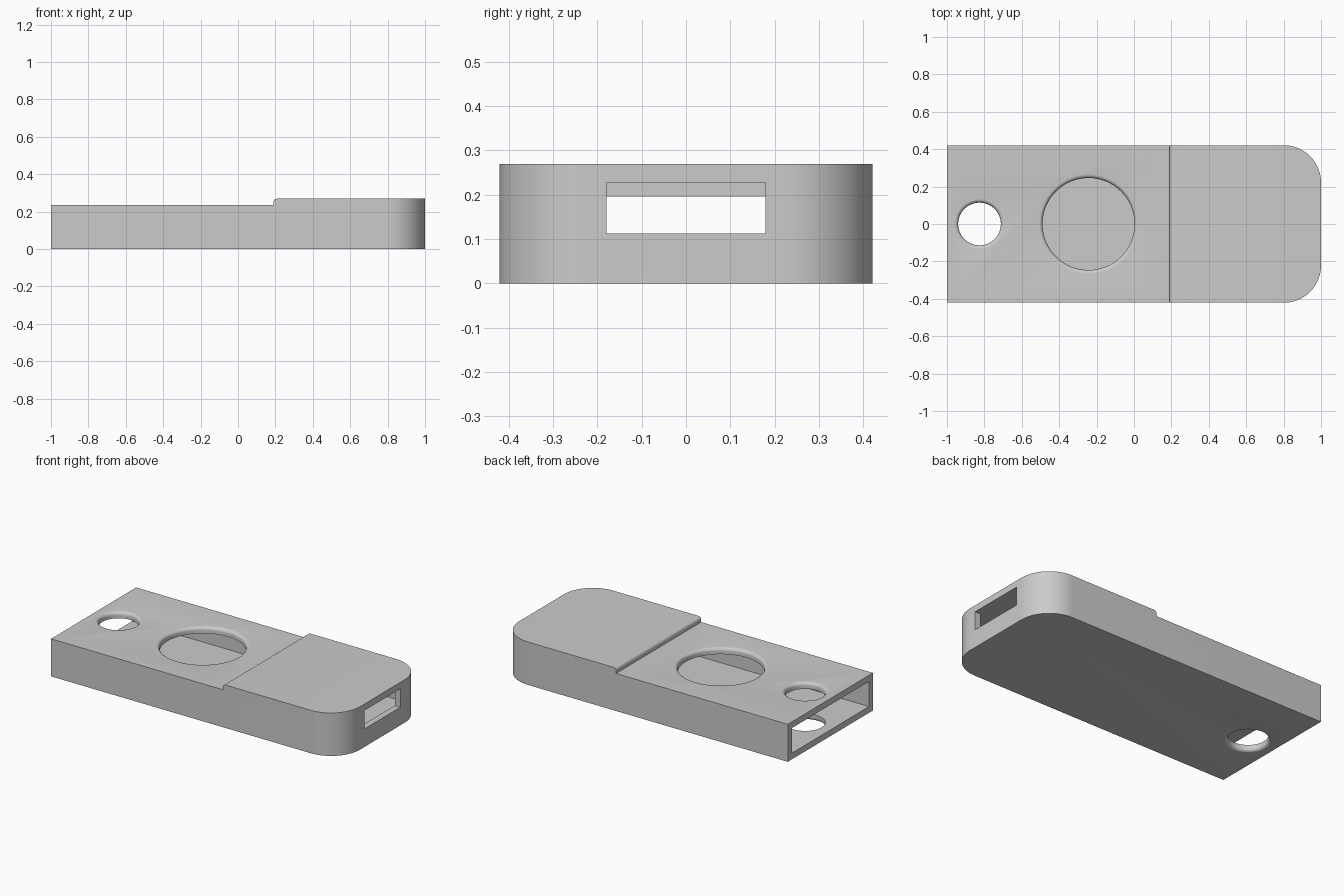
import bpy, bmesh
from math import sin, cos, pi

if "Cube" in bpy.data.objects:
    bpy.data.objects.remove(bpy.data.objects["Cube"])

HALF_W, WALL = 0.421, 0.039
LOW, HIGH, STEP_X = 0.235, 0.269, 0.19
FILLET = 0.02


def arc(cx, cy, r, start, end, n):
    return [(cx + r * cos(start + (end - start) * i / n),
             cy + r * sin(start + (end - start) * i / n)) for i in range(n + 1)]


def finish(name, bm):
    bmesh.ops.recalc_face_normals(bm, faces=bm.faces)
    mesh = bpy.data.meshes.new(name)
    bm.to_mesh(mesh)
    bm.free()
    ob = bpy.data.objects.new(name, mesh)
    bpy.context.collection.objects.link(ob)
    return ob


def prism(name, points, to_3d, low, high):
    """Extrude a closed outline between two levels."""
    bm = bmesh.new()
    face = bm.faces.new([bm.verts.new(to_3d(a, b, low)) for a, b in points])
    ext = bmesh.ops.extrude_face_region(bm, geom=[face])
    shift = [q - p for p, q in zip(to_3d(0, 0, low), to_3d(0, 0, high))]
    verts = [v for v in ext["geom"] if isinstance(v, bmesh.types.BMVert)]
    bmesh.ops.translate(bm, vec=shift, verts=verts)
    return finish(name, bm)


def plan(name, end_x, start_x, half, r, low, high):
    """Plan outline: square at one end, rounded corners at the other."""
    pts = [(start_x, half), (start_x, -half)]
    pts += arc(end_x - r, r - half, r, -pi / 2, 0, 16)
    pts += arc(end_x - r, half - r, r, 0, pi / 2, 16)
    return prism(name, pts, lambda a, b, t: (a, b, t), low, high)


def side(name, pts):
    return prism(name, pts, lambda a, b, t: (a, t, b), -0.6, 0.6)


def lathe(name, x, profile, n=64):
    """Round cutter about a vertical axis, from (radius, height) points."""
    bm = bmesh.new()
    rings = [[bm.verts.new((x + r * cos(2 * pi * i / n), r * sin(2 * pi * i / n), z))
              for i in range(n)] for r, z in profile]
    for a, b in zip(rings, rings[1:]):
        for i in range(n):
            j = (i + 1) % n
            bm.faces.new((a[i], a[j], b[j], b[i]))
    bm.faces.new(rings[0])
    bm.faces.new(rings[-1])
    return finish(name, bm)


def combine(ob, tool, operation):
    """Apply a boolean and remove the tool."""
    mod = ob.modifiers.new("cut", "BOOLEAN")
    mod.object, mod.operation, mod.solver = tool, operation, "EXACT"
    graph = bpy.context.evaluated_depsgraph_get()
    mesh = bpy.data.meshes.new_from_object(ob.evaluated_get(graph))
    ob.modifiers.clear()
    ob.data = mesh
    bpy.data.objects.remove(tool)


# Outer shell with a raised, round-lipped section
shell = plan("case_shell", 1, -1, HALF_W, 0.2, 0, 0.5)
lip = 0.018
stepped = [(-1.2, -0.2), (-1.2, LOW), (STEP_X, LOW)]
stepped += arc(STEP_X + lip, HIGH - lip, lip, pi, pi / 2, 6)
stepped += [(1.2, HIGH), (1.2, -0.2)]
combine(shell, side("outer_profile", stepped), "INTERSECT")

# Hollow inside, open at the square end
cavity = plan("cavity", 1 - WALL, -1.1, HALF_W - WALL, 0.2 - WALL, WALL, 0.5)
inner_step = STEP_X + WALL
ceiling = [(-1.2, -0.2), (-1.2, LOW - WALL), (inner_step, LOW - WALL),
           (inner_step, HIGH - WALL), (1.2, HIGH - WALL), (1.2, -0.2)]
combine(cavity, side("inner_profile", ceiling), "INTERSECT")
combine(shell, cavity, "DIFFERENCE")

# Slot through the rounded end
slot = [(0.179, 0.113), (0.179, 0.228), (-0.179, 0.228), (-0.179, 0.113)]
combine(shell, prism("slot", slot, lambda a, b, t: (t, a, b), 0.9, 1.1), "DIFFERENCE")

# Large window in the top, and a small hole through top and bottom
for name, x, r, through in (("window", -0.243, 0.246, False),
                            ("cord_hole", -0.826, 0.114, True)):
    top = arc(r + FILLET, LOW - FILLET, FILLET, pi, pi / 2, 6)
    top.append((r + FILLET, LOW + 0.1))
    if through:
        bottom = [(a, LOW - b) for a, b in reversed(top)]
    else:
        bottom = [(r, LOW / 2)]
    combine(shell, lathe(name, x, bottom + top), "DIFFERENCE")

# Plain grey finish
grey = bpy.data.materials.new("light_grey")
grey.use_nodes = True
colour = (0.6, 0.6, 0.6, 1)
grey.diffuse_color = colour
grey.node_tree.nodes["Principled BSDF"].inputs["Base Color"].default_value = colour
shell.data.materials.clear()
shell.data.materials.append(grey)
for poly in shell.data.polygons:
    poly.material_index = 0

bpy.ops.object.select_all(action="DESELECT")
shell.select_set(True)
bpy.context.view_layer.objects.active = shell
bpy.ops.object.shade_smooth_by_angle(angle=pi / 6)
